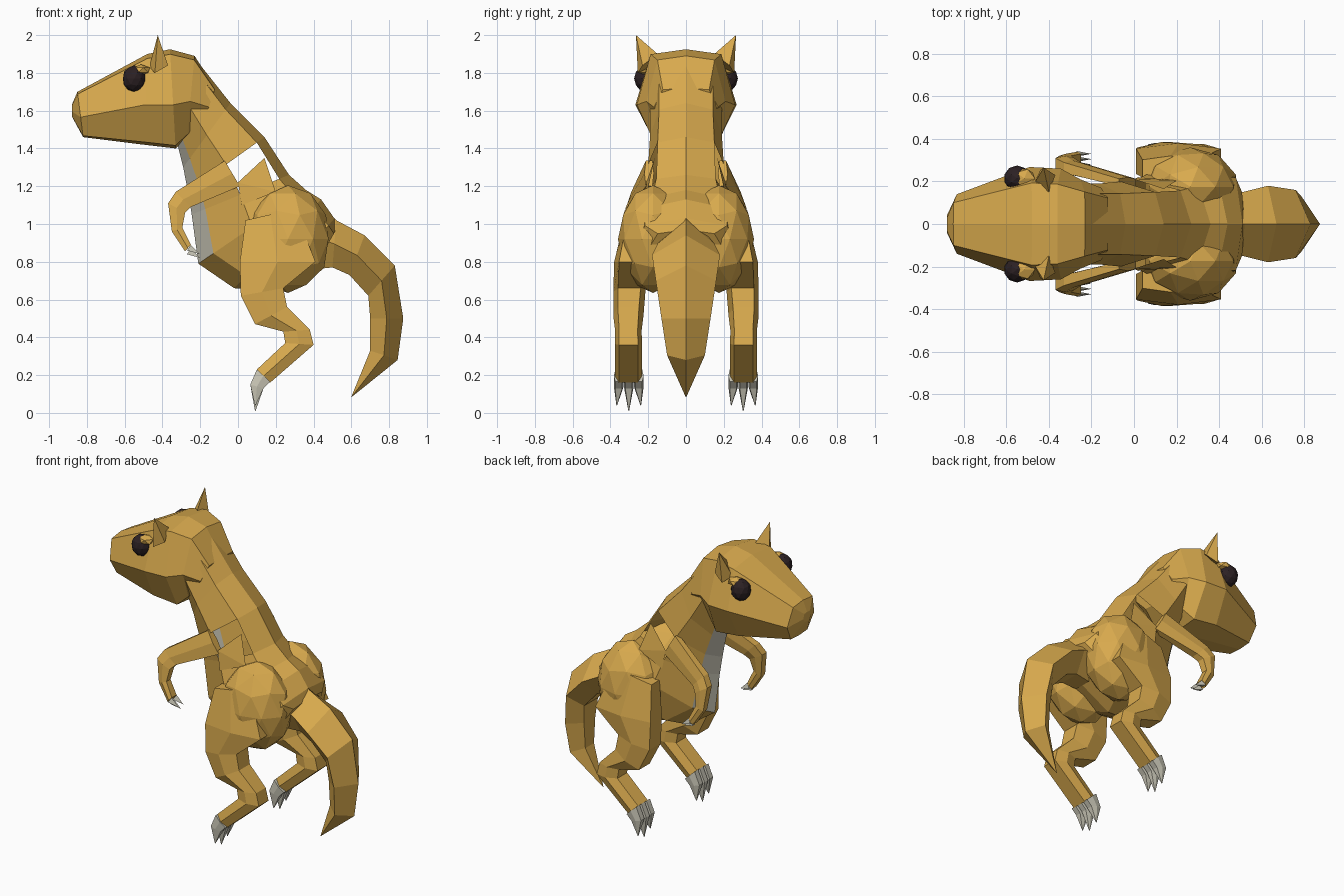
import bpy, bmesh
from mathutils import Vector

old = bpy.data.objects.get("Cube")
if old:
    bpy.data.objects.remove(old)


def material(name, rgb):
    m = bpy.data.materials.new(name)
    m.use_nodes = True
    m.diffuse_color = (*rgb, 1)
    m.node_tree.nodes["Principled BSDF"].inputs["Base Color"].default_value = (*rgb, 1)
    return m


HIDE = material("golden hide", (0.69, 0.40, 0.075))
PALE = material("pale claw", (0.60, 0.58, 0.48))
DARK = material("dark eye", (0.025, 0.015, 0.017))


def finish(name, bm, mats):
    bmesh.ops.recalc_face_normals(bm, faces=bm.faces)
    mesh = bpy.data.meshes.new(name)
    bm.to_mesh(mesh)
    bm.free()
    for m in mats:
        mesh.materials.append(m)
    ob = bpy.data.objects.new(name, mesh)
    bpy.context.collection.objects.link(ob)
    return ob


def loft(name, stations, profile, mats=(HIDE,), yc=None, pale=None, skip=None):
    """Stations: (x, z) of one edge, (x, z) of the other, half width.
    Profile: (position across the station, width fraction) for one half."""
    bm = bmesh.new()
    half = [(t, f) for t, f in profile]
    ring = half + [(t, -f) for t, f in reversed(half) if f > 0]
    n, rows = len(ring), []
    for i, (x0, z0, x1, z1, w) in enumerate(stations):
        c = yc[i] if yc else 0
        rows.append([bm.verts.new((x0 + (x1 - x0) * t, c + w * f, z0 + (z1 - z0) * t))
                     for t, f in ring])
    for i in range(len(rows) - 1):
        for j in range(n):
            k = (j + 1) % n
            ts, side = (ring[j][0], ring[k][0]), ring[j][1] + ring[k][1]
            if skip and skip(i, min(ts), max(ts)):
                continue
            f = bm.faces.new((rows[i][j], rows[i][k], rows[i + 1][k], rows[i + 1][j]))
            if pale and pale(i, min(ts)):
                f.material_index = 1
    bm.faces.new(rows[0])
    bm.faces.new(rows[-1])
    bmesh.ops.remove_doubles(bm, verts=bm.verts, dist=0.0005)
    return finish(name, bm, mats)


def blob(name, centre, radii, mat, detail):
    bm = bmesh.new()
    bmesh.ops.create_icosphere(bm, subdivisions=detail, radius=1)
    for v in bm.verts:
        v.co = Vector(a * r + c for a, r, c in zip(v.co, radii, centre))
    return finish(name, bm, (mat,))


def spike(name, base, tip, mat):
    bm = bmesh.new()
    ring = [bm.verts.new(p) for p in base]
    top = bm.verts.new(tip)
    bm.faces.new(ring)
    for a, b in zip(ring, ring[1:] + ring[:1]):
        bm.faces.new((a, b, top))
    return finish(name, bm, (mat,))


# Neck and torso, with a pale chest and open shoulder gaps
loft("body", [
    (-0.23, 1.88, -0.32, 1.42, 0.19),
    (-0.04, 1.64, -0.29, 1.30, 0.19),
    (0.14, 1.46, -0.265, 1.17, 0.20),
    (0.27, 1.26, -0.245, 1.05, 0.21),
    (0.36, 1.18, -0.21, 0.79, 0.24),
    (0.44, 1.13, -0.02, 0.66, 0.29),
    (0.51, 1.03, 0.20, 0.65, 0.29),
    (0.52, 0.97, 0.40, 0.76, 0.2),
], [(0, 0), (0.1, 0.75), (0.5, 1), (0.86, 0.5), (1, 0)], (HIDE, PALE),
    pale=lambda i, t: i < 4 and t > 0.8,
    skip=lambda i, a, b: i == 2 and a == 0.1 and b == 0.5)

# Head
loft("head", [
    (-0.88, 1.63, -0.88, 1.57, 0.04),
    (-0.85, 1.70, -0.82, 1.46, 0.14),
    (-0.48, 1.90, -0.50, 1.42, 0.268),
    (-0.36, 1.925, -0.33, 1.40, 0.26),
    (-0.23, 1.89, -0.27, 1.46, 0.21),
    (-0.12, 1.72, -0.18, 1.54, 0.17),
], [(0, 0), (0.05, 0.72), (0.56, 1), (0.97, 0.62), (1, 0)])

# Tail with a ridge along its outer side
loft("tail", [
    (0.46, 1.08, 0.40, 0.76, 0.13),
    (0.52, 1.02, 0.50, 0.77, 0.15),
    (0.67, 0.94, 0.59, 0.73, 0.18),
    (0.83, 0.78, 0.69, 0.62, 0.16),
    (0.875, 0.50, 0.70, 0.50, 0.13),
    (0.845, 0.28, 0.70, 0.33, 0.10),
    (0.603, 0.085, 0.60, 0.085, 0.002),
], [(0, 0), (0.5, 1), (1, 0.45)])

BOX = [(0, 0.7), (0.5, 1), (1, 0.7)]
for side, s in (("left", 1), ("right", -1)):
    # Hip and hind leg
    blob(side + "_hip", (0.265, s * 0.175, 0.92), (0.225, 0.185, 0.285), HIDE, 2)
    loft(side + "_hind_leg", [
        (0.04, 1.02, 0.30, 1.08, 0.06),
        (0.01, 0.80, 0.41, 0.80, 0.085),
        (0.015, 0.62, 0.24, 0.66, 0.085),
        (0.09, 0.47, 0.26, 0.56, 0.08),
        (0.24, 0.43, 0.38, 0.44, 0.07),
        (0.25, 0.37, 0.40, 0.36, 0.072),
        (0.10, 0.23, 0.17, 0.16, 0.072),
    ], BOX, yc=[s * y for y in (0.26, 0.295, 0.30, 0.305, 0.305, 0.305, 0.305)])
    for name, y, z in (("inner", 0.25, 0.04), ("middle", 0.303, 0.01), ("outer", 0.356, 0.04)):
        out = s * (y + (y - 0.303) * 0.2)
        loft(f"{side}_{name}_foot_claw", [
            (0.10, 0.23, 0.17, 0.165, 0.026),
            (0.065, 0.15, 0.135, 0.13, 0.026),
            (0.09, z, 0.093, z, 0.002),
        ], BOX, (PALE,), yc=[s * y, s * y, out])

    # Arm, shoulder flap and finger claws
    loft(side + "_arm", [
        (-0.07, 1.335, 0.01, 1.20, 0.025),
        (-0.33, 1.17, -0.25, 1.09, 0.035),
        (-0.37, 1.11, -0.28, 1.06, 0.035),
        (-0.35, 0.96, -0.295, 0.98, 0.03),
        (-0.28, 0.855, -0.25, 0.89, 0.035),
    ], BOX, yc=[s * y for y in (0.195, 0.265, 0.285, 0.30, 0.305)])
    flap = [(0.0, s * 0.21, 1.22), (0.20, s * 0.205, 1.17), (0.02, s * 0.22, 1.1)]
    spike(side + "_shoulder", flap, (0.14, s * 0.165, 1.35), HIDE)
    for name, y, z in (("inner", 0.28, 0.85), ("middle", 0.305, 0.83), ("outer", 0.33, 0.85)):
        base = [(-0.27, s * (y - 0.013), z + 0.01), (-0.27, s * (y + 0.013), z + 0.01),
                (-0.25, s * y, z + 0.04)]
        spike(f"{side}_{name}_finger_claw", base, (-0.20, s * y, z - 0.01), PALE)

    # Ear, eye and brow
    ear = [(-0.47, s * 0.19, 1.83), (-0.44, s * 0.255, 1.80),
           (-0.37, s * 0.23, 1.84), (-0.40, s * 0.15, 1.90)]
    spike(side + "_ear", ear, (-0.425, s * 0.265, 2.0), HIDE)
    blob(side + "_eye", (-0.55, s * 0.215, 1.77), (0.062, 0.06, 0.07), DARK, 2)
    blob(side + "_brow", (-0.515, s * 0.215, 1.815), (0.055, 0.05, 0.03), HIDE, 1)
